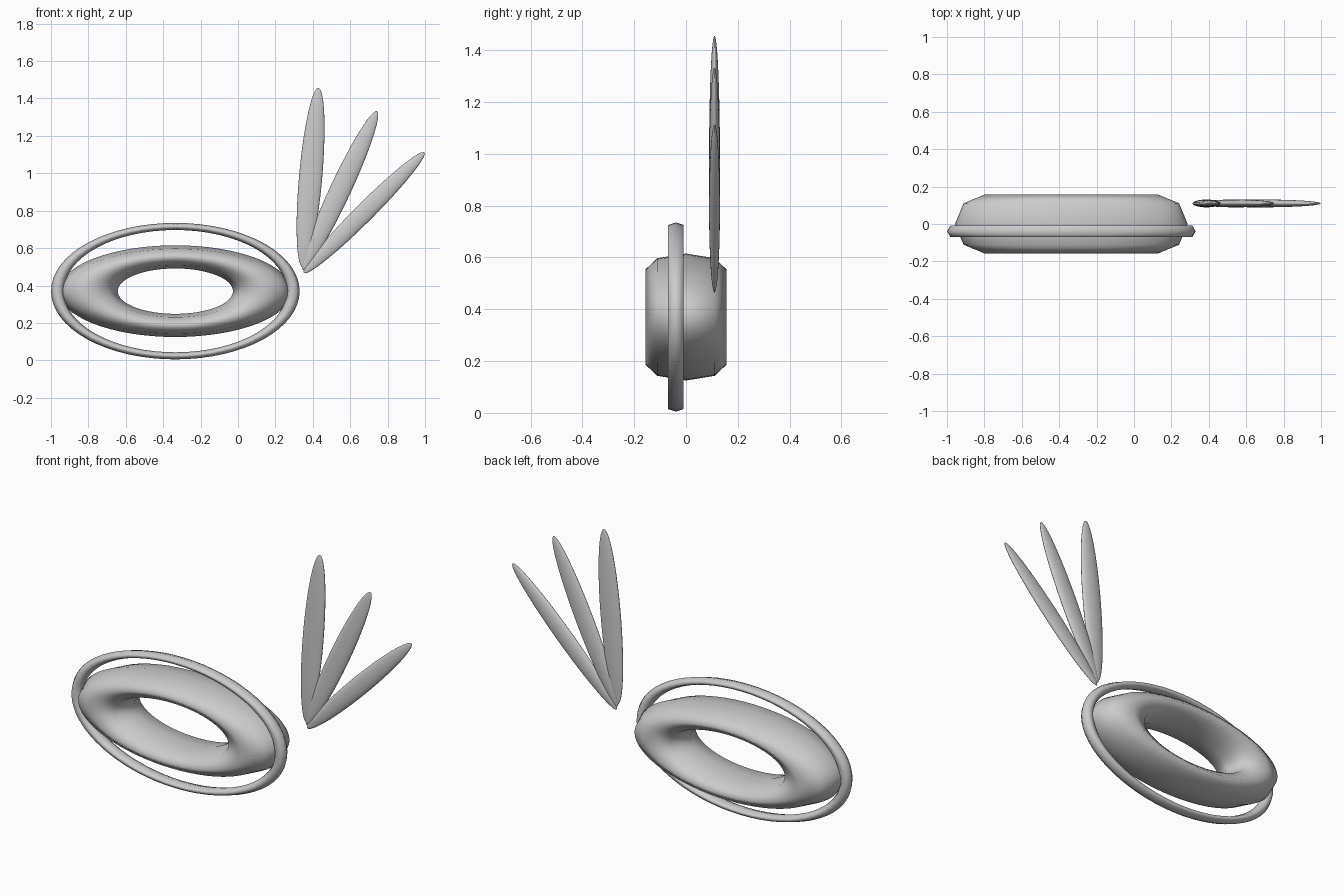
import bpy
from math import radians, pi

if "Cube" in bpy.data.objects:
    bpy.data.objects.remove(bpy.data.objects["Cube"])


def smooth(obj):
    for p in obj.data.polygons:
        p.use_smooth = True


def oval_ring(name, y, major, minor, sides, squash):
    """Torus facing the front, flattened in height."""
    bpy.ops.mesh.primitive_torus_add(
        major_radius=major, minor_radius=minor,
        major_segments=64, minor_segments=sides)
    obj = bpy.context.object
    obj.name = name
    obj.scale = (1, squash, 1)
    obj.rotation_euler = (pi / 2, 0, 0)
    obj.location = (-0.335, y, 0.37)
    smooth(obj)


def leaf(name, base, tilt, half_length, half_width):
    """Flat stretched ellipsoid leaning to the right from its base."""
    bpy.ops.mesh.primitive_uv_sphere_add(segments=32, ring_count=24, radius=1)
    obj = bpy.context.object
    obj.name = name
    obj.scale = (half_width, 0.021, half_length)
    obj.rotation_euler = (0, radians(tilt), 0)
    axis = obj.rotation_euler.to_matrix().col[2]
    obj.location = (base[0] + axis.x * half_length, 0.11,
                    base[1] + axis.z * half_length)
    smooth(obj)


# Thick inner ring and thin outer ring
oval_ring("thick_ring", 0.0, 0.465, 0.157, 8, 0.394)
oval_ring("thin_ring", -0.039, 0.63, 0.0345, 6, 0.549)

# Fan of three leaves
leaf("leaf_upright", (0.346, 0.498), 5, 0.481, 0.062)
leaf("leaf_middle", (0.348, 0.484), 25, 0.468, 0.056)
leaf("leaf_low", (0.352, 0.467), 45, 0.456, 0.05)
